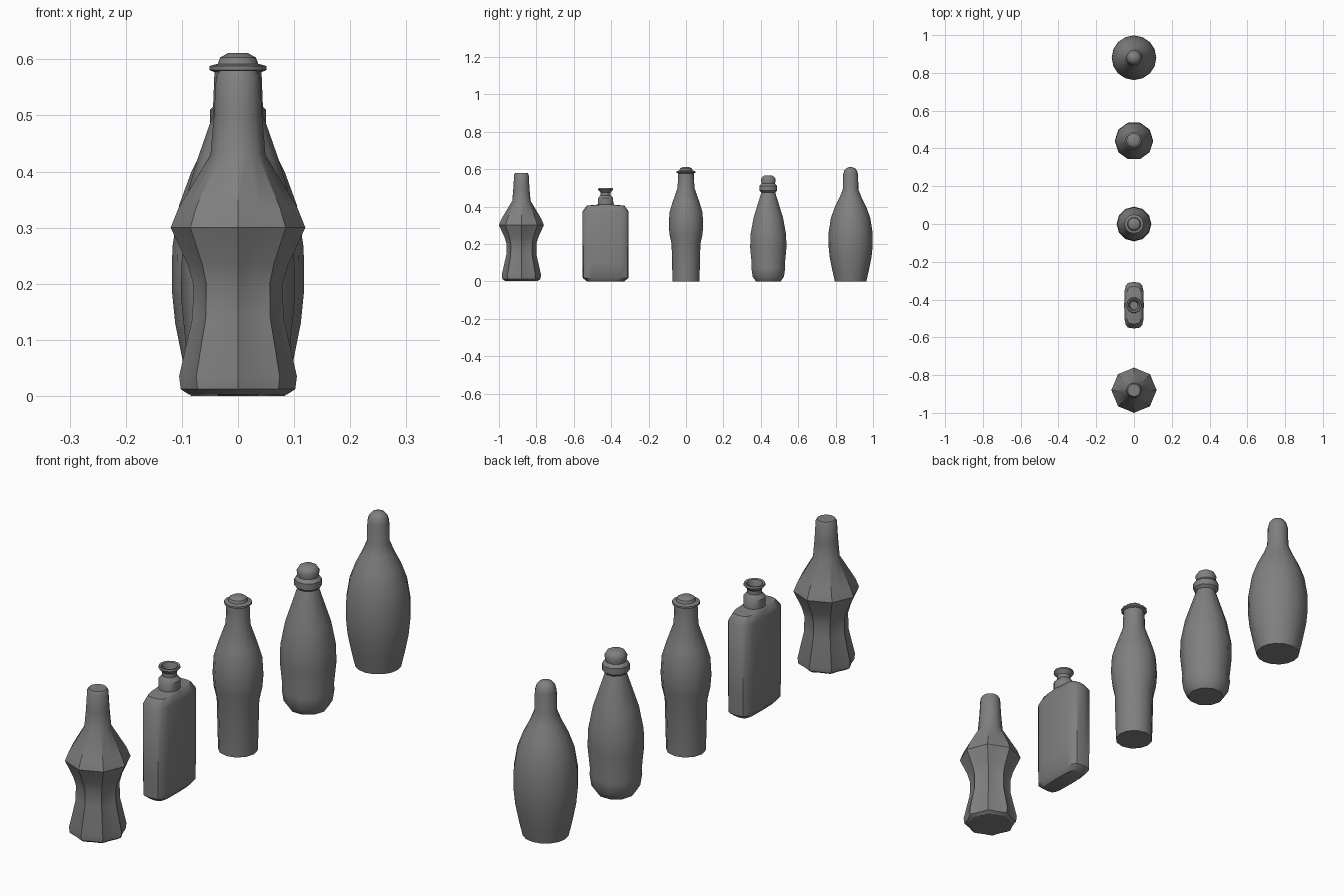
import bpy, bmesh, math

glass = bpy.data.materials.new("grey")
glass.diffuse_color = (0.22, 0.215, 0.213, 1)


def signed_pow(v, p):
    return math.copysign(abs(v) ** p, v)


def section(hx, hy, z, n, power=2, groove=1, turn=0):
    """Superelliptic ring; every second point is scaled by groove."""
    pts = []
    for i in range(n):
        a = 2 * math.pi * (i + turn) / n
        k = groove if i % 2 else 1
        pts.append((k * hx * signed_pow(math.cos(a), 2 / power),
                    k * hy * signed_pow(math.sin(a), 2 / power), z))
    return pts


def loft(name, y, rings, cap_top=True, angle=40):
    """Skin stacked rings into one closed bottle."""
    bm = bmesh.new()
    loops = [[bm.verts.new(p) for p in r] for r in rings]
    n = len(loops[0])
    for a, b in zip(loops, loops[1:]):
        for i in range(n):
            j = (i + 1) % n
            bm.faces.new((a[i], a[j], b[j], b[i]))
    bm.faces.new(list(reversed(loops[0])))
    bm.faces.new(loops[-1])
    bmesh.ops.recalc_face_normals(bm, faces=bm.faces)
    me = bpy.data.meshes.new(name)
    bm.to_mesh(me)
    bm.free()
    me.materials.append(glass)
    ob = bpy.data.objects.new(name, me)
    ob.location.y = y
    bpy.context.collection.objects.link(ob)
    bpy.ops.object.select_all(action='DESELECT')
    ob.select_set(True)
    bpy.context.view_layer.objects.active = ob
    bpy.ops.object.shade_smooth_by_angle(angle=math.radians(angle))


def turned(name, y, profile, n, turn=0):
    loft(name, y, [section(r, r, z, n, turn=turn) for z, r in profile])


# Fluted bottle: (height, radius, groove depth factor)
fluted = [(0.003, 0.088, 0.9), (0.012, 0.102, 0.9), (0.035, 0.105, 0.88),
          (0.14, 0.081, 0.85), (0.2, 0.08, 0.86), (0.235, 0.09, 0.88),
          (0.30, 0.12, 0.92), (0.335, 0.106, 0.92), (0.43, 0.049, 0.95),
          (0.50, 0.043, 0.97), (0.57, 0.039, 1), (0.58, 0.033, 1)]
loft("fluted_bottle", -0.88,
     [section(r, r, z, 16, groove=g) for z, r, g in fluted], angle=35)

# Flat flask with an open, flared neck: (height, half x, half y, power)
flask = [(0.0, 0.035, 0.10, 4), (0.018, 0.05, 0.122, 4), (0.10, 0.052, 0.123, 4),
         (0.375, 0.052, 0.123, 4), (0.405, 0.042, 0.10, 3.5), (0.41, 0.039, 0.042, 2),
         (0.445, 0.04, 0.04, 2), (0.46, 0.027, 0.027, 2), (0.475, 0.027, 0.027, 2),
         (0.49, 0.04, 0.04, 2), (0.498, 0.038, 0.038, 2), (0.496, 0.03, 0.03, 2),
         (0.465, 0.02, 0.02, 2), (0.42, 0.02, 0.02, 2)]
loft("flat_flask", -0.43,
     [section(hx, hy, z, 16, power=p) for z, hx, hy, p in flask])

# Waisted bottle with a flanged cap
turned("waisted_bottle", 0, [
    (0, 0.072), (0.20, 0.077), (0.25, 0.088), (0.30, 0.092), (0.37, 0.088),
    (0.42, 0.073), (0.50, 0.045), (0.577, 0.042), (0.581, 0.051), (0.588, 0.051),
    (0.592, 0.036), (0.603, 0.032), (0.611, 0.018)], 12)

# Round-shouldered bottle with a ringed neck
turned("ringed_bottle", 0.44, [
    (0, 0.07), (0.025, 0.088), (0.07, 0.095), (0.09, 0.093), (0.18, 0.102),
    (0.25, 0.1), (0.34, 0.083), (0.475, 0.039), (0.485, 0.05), (0.51, 0.05),
    (0.522, 0.038), (0.545, 0.042), (0.558, 0.034), (0.565, 0.022)], 10)

# Tall barrel-bodied bottle with a domed neck
turned("barrel_bottle", 0.88, [
    (0, 0.084), (0.06, 0.098), (0.13, 0.112), (0.19, 0.118), (0.265, 0.117),
    (0.34, 0.105), (0.40, 0.083), (0.45, 0.058), (0.49, 0.042), (0.57, 0.040),
    (0.592, 0.034), (0.604, 0.024), (0.61, 0.01)], 16)
